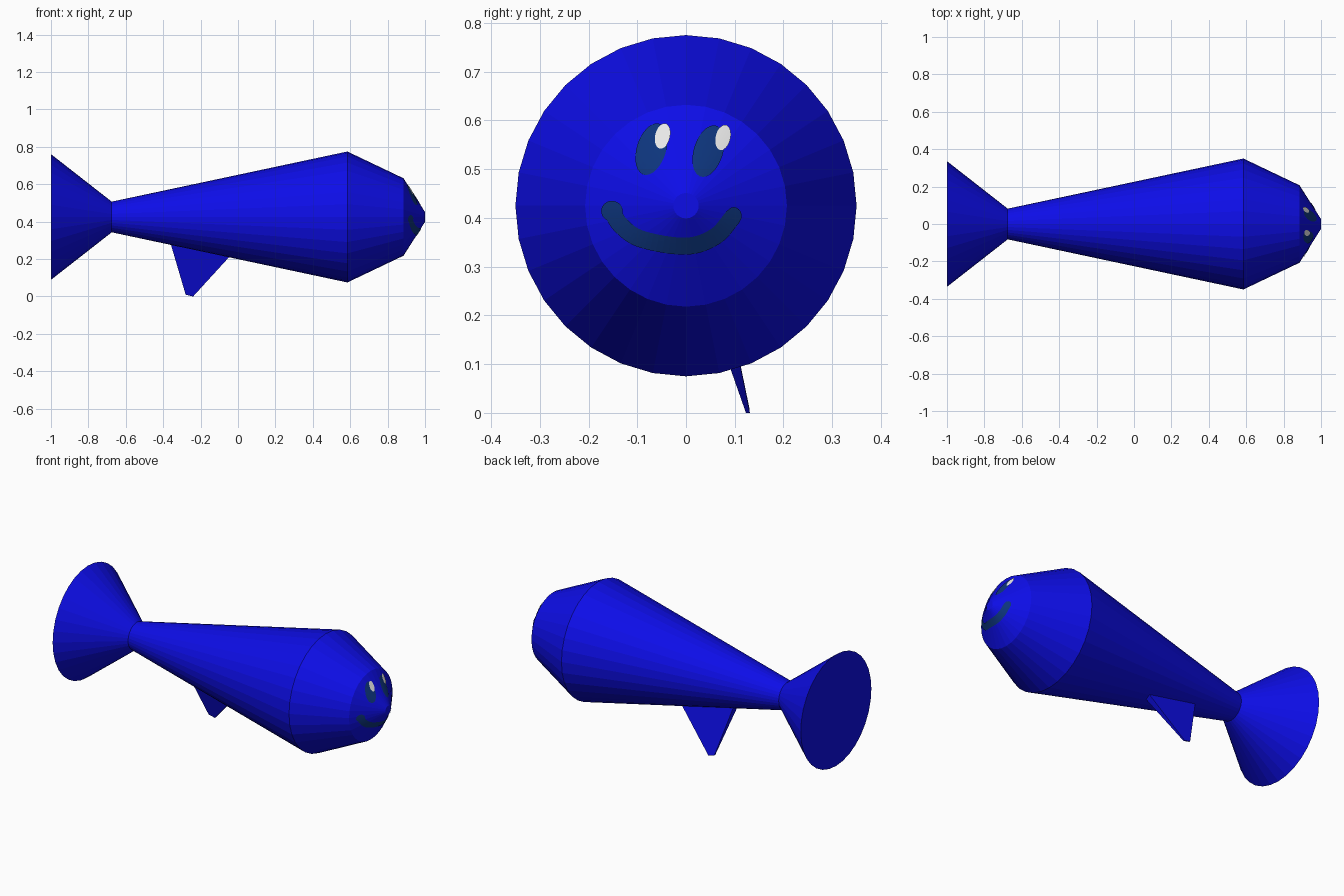
import bpy
import bmesh
from math import sin, cos, pi, hypot
from mathutils import Vector

cube = bpy.data.objects.get("Cube")
if cube:
    bpy.data.objects.remove(cube)

AXIS_Z = 0.425
SIDES = 32


def material(name, rgb):
    m = bpy.data.materials.new(name)
    m.use_nodes = True
    m.diffuse_color = (*rgb, 1)
    m.node_tree.nodes["Principled BSDF"].inputs["Base Color"].default_value = (*rgb, 1)
    return m


BLUE = material("deep_blue", (0.004, 0.004, 0.8))
TEAL = material("dark_teal", (0.004, 0.035, 0.2))
WHITE = material("white", (0.9, 0.9, 0.9))


def finish(name, bm, mat):
    mesh = bpy.data.meshes.new(name)
    bm.to_mesh(mesh)
    bm.free()
    mesh.materials.append(mat)
    obj = bpy.data.objects.new(name, mesh)
    bpy.context.collection.objects.link(obj)
    return obj


def lathe(name, profile):
    """Closed faceted solid around the long axis from (x, radius) pairs."""
    bm = bmesh.new()
    rings = []
    for x, r in profile:
        angles = [2 * pi * i / SIDES for i in range(SIDES)]
        rings.append([bm.verts.new((x, r * cos(a), AXIS_Z + r * sin(a))) for a in angles])
    for a, b in zip(rings, rings[1:]):
        for i in range(SIDES):
            j = (i + 1) % SIDES
            bm.faces.new((a[i], a[j], b[j], b[i]))
    bm.faces.new(rings[0])
    bm.faces.new(rings[-1])
    bmesh.ops.recalc_face_normals(bm, faces=bm.faces)
    return finish(name, bm, BLUE)


# Body with blunt head, and flared tail
NECK, RIM, NOSE = (-0.675, 0.082), (0.885, 0.207), (1.0, 0.026)
lathe("body", [NECK, (0.585, 0.35), RIM, NOSE])
lathe("tail", [(-1.0, 0.336), NECK])

# Single tapered belly fin, leaning outward: (x, z, inner y, outer y)
bm = bmesh.new()
outline = [(-0.38, 0.35, 0.0, 0.06), (-0.28, 0.01, 0.121, 0.13),
           (-0.24, 0.0, 0.123, 0.131), (0.08, 0.35, 0.0, 0.06)]
inner = [bm.verts.new((x, y0, z)) for x, z, y0, y1 in outline]
outer = [bm.verts.new((x, y1, z)) for x, z, y0, y1 in outline]
bm.faces.new(inner)
bm.faces.new(outer[::-1])
for i in range(4):
    j = (i + 1) % 4
    bm.faces.new((inner[i], outer[i], outer[j], inner[j]))
bmesh.ops.recalc_face_normals(bm, faces=bm.faces)
finish("belly_fin", bm, BLUE)


# Painted face: thin sheets laid on the nose cone
def on_face(y, z, lift):
    r = hypot(y, z - AXIS_Z)
    t = (r - NOSE[1]) / (RIM[1] - NOSE[1])
    return (NOSE[0] + t * (RIM[0] - NOSE[0]) + lift, y, z)


def sheet(name, grid, mat, lift):
    """Sheet from rows of (y, z) points."""
    bm = bmesh.new()
    rows = [[bm.verts.new(on_face(y, z, lift)) for y, z in row] for row in grid]
    for a, b in zip(rows, rows[1:]):
        for i in range(len(a) - 1):
            bm.faces.new((a[i], a[i + 1], b[i + 1], b[i]))
    bmesh.ops.remove_doubles(bm, verts=bm.verts, dist=0.00001)
    for f in bm.faces:
        f.normal_update()
        if f.normal.x < 0:
            f.normal_flip()
    return finish(name, bm, mat)


def oval(name, y, z, ry, rz, lean, mat, lift):
    grid = []
    for k in range(6):
        s = k / 5
        angles = [2 * pi * i / 28 for i in range(29)]
        grid.append([(y + s * (ry * cos(a) + lean * sin(a)), z + s * rz * sin(a))
                     for a in angles])
    sheet(name, grid, mat, lift)


for side, y, z, py, pz in (("right", -0.071, 0.541, -0.048, 0.568),
                           ("left", 0.046, 0.537, 0.076, 0.565)):
    oval(side + "_eye", y, z, 0.031, 0.053, 0.011, TEAL, 0.003)
    oval(side + "_eye_glint", py, pz, 0.0155, 0.026, 0.004, WHITE, 0.005)

# Smile: a stroke along a smooth path, with rounded ends
path = [Vector(p) for p in ((-0.152, 0.414), (-0.133, 0.384), (-0.09, 0.356),
                            (0.0, 0.342), (0.06, 0.362), (0.098, 0.404))]
ends = [2 * path[0] - path[1]] + path + [2 * path[-1] - path[-2]]
points = []
for a, b, c, d in zip(ends, ends[1:], ends[2:], ends[3:]):
    for i in range(8):
        t = i / 8
        points.append(0.5 * (2 * b + (c - a) * t + (2 * a - 5 * b + 4 * c - d) * t * t
                             + (3 * b - a - 3 * c + d) * t ** 3))
points.append(path[-1])
grid = []
for i, p in enumerate(points):
    d = (points[min(i + 1, len(points) - 1)] - points[max(i - 1, 0)]).normalized()
    side = Vector((-d.y, d.x)) * 0.0175
    grid.append([p + side * (k / 3 - 1) for k in range(7)])
sheet("smile", grid, TEAL, 0.003)
oval("smile_right_end", *path[0], 0.022, 0.021, 0, TEAL, 0.0035)
oval("smile_left_end", *path[-1], 0.016, 0.018, 0, TEAL, 0.0035)
